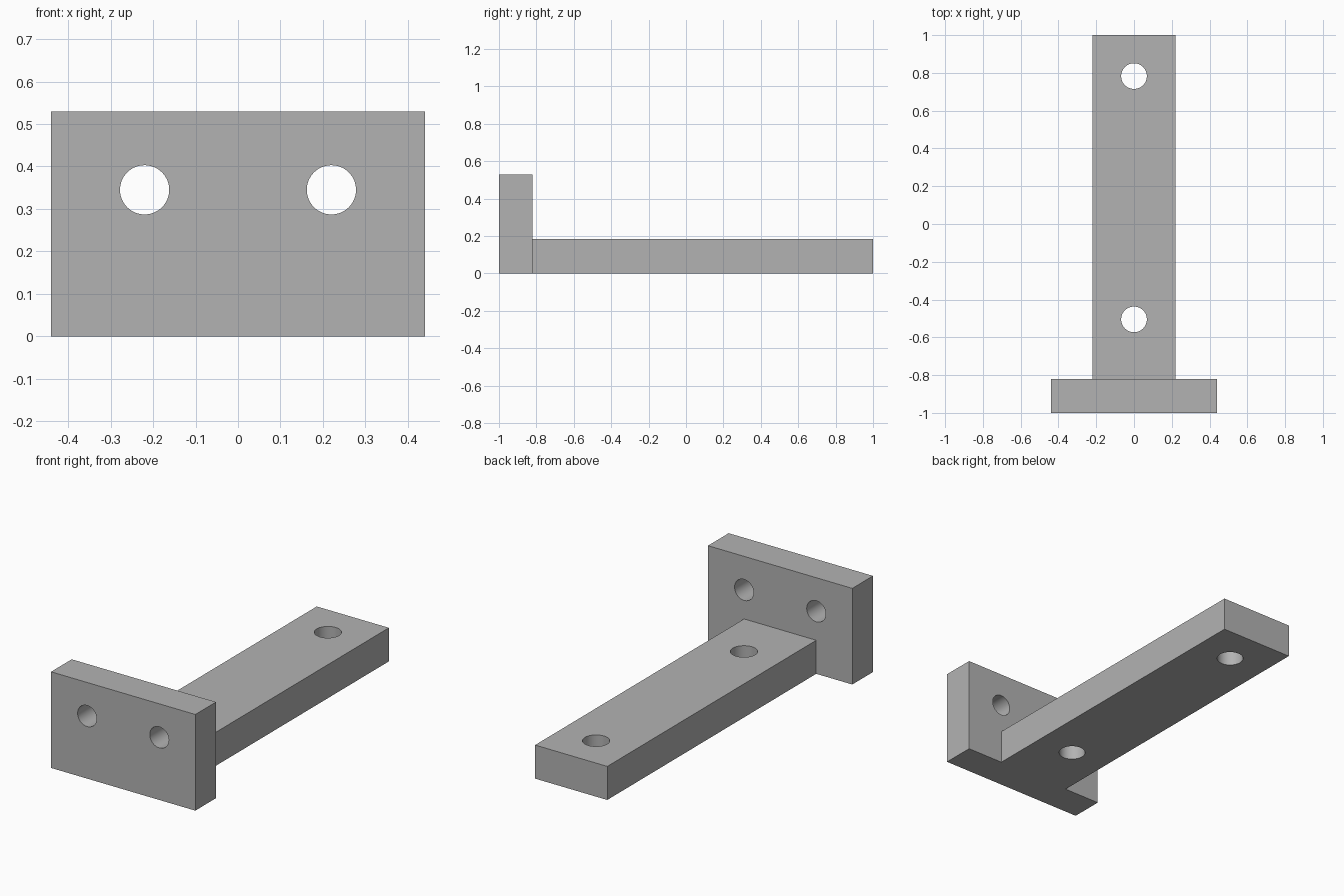
import bpy
from mathutils import Vector
from math import radians

old = bpy.data.objects.get("Cube")
if old:
    bpy.data.objects.remove(old, do_unlink=True)

# Single plain grey
GREY = (0.45, 0.45, 0.45, 1)
grey = bpy.data.materials.new("plain_grey")
grey.use_nodes = True
grey.diffuse_color = GREY
grey.node_tree.nodes["Principled BSDF"].inputs["Base Color"].default_value = GREY

PLATE_BACK = -0.82
ARM_HEIGHT = 0.185


def box(name, low, high):
    low, high = Vector(low), Vector(high)
    bpy.ops.mesh.primitive_cube_add(size=1, location=(low + high) / 2)
    obj = bpy.context.object
    obj.name = name
    obj.scale = high - low
    bpy.ops.object.transform_apply(location=True, rotation=True, scale=True)
    obj.data.materials.append(grey)
    return obj


def drill(name, location, radius, tilt=0):
    bpy.ops.mesh.primitive_cylinder_add(vertices=64, radius=radius, depth=0.5,
                                        location=location, rotation=(tilt, 0, 0))
    obj = bpy.context.object
    obj.name = name
    obj.hide_render = True
    obj.data.materials.append(grey)
    return obj


def combine(target, tool, operation):
    mod = target.modifiers.new(operation.lower(), 'BOOLEAN')
    mod.operation = operation
    mod.solver = 'EXACT'
    mod.object = tool
    bpy.context.view_layer.objects.active = target
    bpy.ops.object.modifier_apply(modifier=mod.name)
    bpy.data.objects.remove(tool, do_unlink=True)


# Upright end plate fused with the long flat arm
bracket = box("bracket", (-0.44, -1, 0), (0.44, PLATE_BACK, 0.53))
arm = box("arm", (-0.22, PLATE_BACK - 0.05, 0), (0.22, 1, ARM_HEIGHT))
combine(bracket, arm, 'UNION')

# Two bolt holes through the plate
for x in (-0.22, 0.22):
    combine(bracket, drill("plate_hole", (x, -0.91, 0.345), 0.058, radians(90)), 'DIFFERENCE')

# Two bolt holes through the arm
for y in (-0.505, 0.783):
    combine(bracket, drill("arm_hole", (0, y, ARM_HEIGHT / 2), 0.068), 'DIFFERENCE')

# Smooth hole walls, crisp edges elsewhere
bpy.ops.object.select_all(action='DESELECT')
bracket.select_set(True)
bpy.context.view_layer.objects.active = bracket
bpy.ops.object.shade_smooth_by_angle(angle=radians(30))
